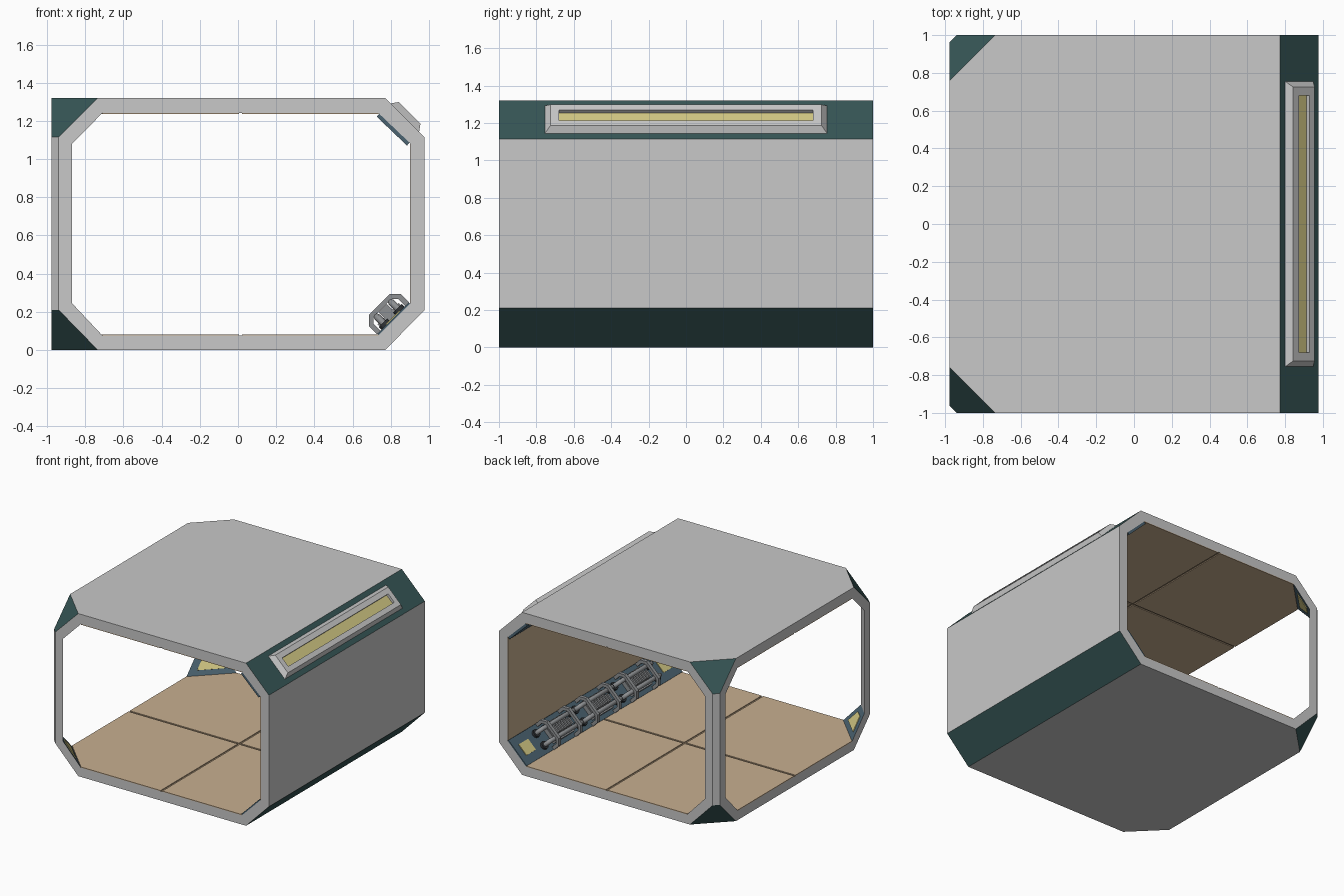
import bpy, bmesh, math
from mathutils import Matrix, Vector

if "Cube" in bpy.data.objects:
    bpy.data.objects.remove(bpy.data.objects["Cube"])

def mat(name, r, g, b):
    m = bpy.data.materials.new(name)
    m.diffuse_color = (r, g, b, 1)
    m.use_nodes = True
    m.node_tree.nodes["Principled BSDF"].inputs["Base Color"].default_value = m.diffuse_color
    return m

GRAY = mat("hull_gray", .58, .58, .58)
TEAL = mat("dark_teal", .037, .092, .092)
TAN = mat("tan_panel", .58, .43, .28)
BROWN = mat("groove_brown", .33, .24, .15)
SLATE = mat("slate_blue", .07, .125, .165)
YELLOW = mat("lamp_yellow", .65, .58, .23)
STEEL = mat("pipe_gray", .27, .28, .29)
DARK = mat("flange_dark", .03, .035, .04)

def finish(name, bm, mats, mtx=None, fix=True):
    if fix:
        bmesh.ops.recalc_face_normals(bm, faces=bm.faces)
    me = bpy.data.meshes.new(name)
    if mtx:
        bm.transform(mtx)
    bm.to_mesh(me)
    bm.free()
    for m in mats:
        me.materials.append(m)
    ob = bpy.data.objects.new(name, me)
    bpy.context.collection.objects.link(ob)
    return ob

# --- Shell: outer and inner skins share one layout of 4 levels x 6 points ---
X0, Y0 = -.978, 1.0

def skin(zs, xr_end, xc_end, xr_mid, xc_mid):
    out = []
    for k, z in enumerate(zs):
        xr, xc = (xr_end, xc_end) if k in (0, 3) else (xr_mid, xc_mid)
        yc = Y0 - (xc - X0)
        out.append([Vector((x, y, z)) for x, y in
                    ((xr, -Y0), (xr, Y0), (xc, Y0), (X0, yc), (X0, -yc), (xc, -Y0))])
    return out

outer = skin((0, .21, 1.115, 1.32), .772, -.735, .978, -.94)
inner = skin((.075, .245, 1.08, 1.242), .735, -.71, .905, -.87)

bm = bmesh.new()
vo = [[bm.verts.new(p) for p in lv] for lv in outer]
vi = [[bm.verts.new(p) for p in lv] for lv in inner]
for v, flat, slope, post in ((vo, 0, 1, 0), (vi, 2, 3, 0)):
    for k in (0, 3):
        bm.faces.new(v[k]).material_index = flat
    for a, b in ((0, 1), (2, 3), (4, 5)):
        for k in range(3):
            f = bm.faces.new((v[k][a], v[k][b], v[k + 1][b], v[k + 1][a]))
            f.material_index = slope if k != 1 else (flat if a == 0 else post)
# rims of the three openings
for a, b in ((1, 2), (3, 4), (5, 0)):
    loops = [[v[k][a] for k in range(4)] + [v[k][b] for k in (3, 2, 1, 0)] for v in (vo, vi)]
    for i in range(8):
        j = (i + 1) % 8
        bm.faces.new((loops[0][i], loops[0][j], loops[1][j], loops[1][i]))
finish("corridor_shell", bm, [GRAY, TEAL, BROWN, SLATE])

def slab(name, pts, offset, m, mtx=None):
    """Flat polygon extruded by an offset vector."""
    bm = bmesh.new()
    f = bm.faces.new([bm.verts.new(p) for p in pts])
    r = bmesh.ops.extrude_face_region(bm, geom=[f])
    bmesh.ops.translate(bm, vec=offset,
                        verts=[g for g in r["geom"] if isinstance(g, bmesh.types.BMVert)])
    return finish(name, bm, [m], mtx)

# --- Floor and ceiling tiles, two by two with grooves ---
G, XM = .008, .0125
for label, z, d in (("floor", .075, .006), ("ceiling", 1.242, -.006)):
    for s in (-1, 1):
        right = [(XM + G, s * G), (.735, s * G), (.735, s), (XM + G, s)]
        left = [(XM - G, s * G), (X0, s * G), (X0, s * (1 - (-.71 - X0))), (-.71, s), (XM - G, s)]
        for side, poly in (("right", right), ("left", left)):
            slab(f"{label}_tile_{side}", [(x, y, z) for x, y in poly], (0, 0, d), TAN)

# --- Right wall lining ---
slab("wall_panel", [(.905, -1, .245), (.905, 1, .245), (.905, 1, 1.08), (.905, -1, 1.08)],
     (-.004, 0, 0), TAN)

# --- Lamps on the four inner corner facets ---
for k in (0, 2):
    for a, b in ((2, 3), (4, 5)):
        q = [inner[k][a], inner[k][b], inner[k + 1][b], inner[k + 1][a]]
        c = sum(q, Vector()) / 4
        n = (q[1] - q[0]).cross(q[3] - q[0]).normalized()
        if n.dot(Vector((0, 0, .66)) - c) < 0:
            n = -n
        slab("corner_lamp", [c + (p - c) * .55 for p in q], n * .005, YELLOW)

# --- Local frames on the sloped faces: u across, y along, v outwards ---
def frame(ox, oz, ux, uz):
    l = math.hypot(ux, uz)
    ux, uz = ux / l, uz / l
    return Matrix(((ux, 0, -uz, ox), (0, 1, 0, 0), (uz, 0, ux, oz), (0, 0, 0, 1)))

OUT_TOP = frame(.772, 1.32, .206, -.205)
IN_TOP = frame(.905, 1.08, -.17, .162)
IN_LOW = frame(.735, .075, .17, .17)

def stepped(name, rects, mats, mtx):
    """Stack of rectangles (u0, u1, half length, v), last one capped."""
    bm = bmesh.new()
    prev = None
    for u0, u1, h, v in rects:
        cur = [bm.verts.new(p) for p in ((u0, -h, v), (u1, -h, v), (u1, h, v), (u0, h, v))]
        if prev:
            for i in range(4):
                j = (i + 1) % 4
                bm.faces.new((prev[i], prev[j], cur[j], cur[i]))
        prev = cur
    bm.faces.new(prev).material_index = 1
    return finish(name, bm, mats, mtx, fix=False)

stepped("outer_light", [(.04, .25, .755, 0), (.065, .225, .725, .035),
                        (.108, .185, .68, .035), (.108, .185, .68, .015)], [GRAY, YELLOW], OUT_TOP)
stepped("inner_light", [(.008, .227, 1, 0), (.008, .227, 1, .02),
                        (.08, .155, .68, .02), (.08, .155, .68, .008)], [SLATE, YELLOW], IN_TOP)

def box(name, u0, u1, y0, y1, v0, v1, m):
    return slab(name, [(u0, y0, v0), (u1, y0, v0), (u1, y1, v0), (u0, y1, v0)],
                (0, 0, v1 - v0), m, IN_LOW)

# --- Pipe bay along the lower right slope ---
box("pipe_panel", .004, .236, -1, 1, 0, .01, SLATE)
for s in (-.88, .88):
    box("panel_lamp", .07, .17, s - .06, s + .06, .01, .016, YELLOW)

def pipe(u, y0, y1):
    cu = bpy.data.curves.new("pipe", "CURVE")
    cu.dimensions = "3D"
    cu.bevel_depth, cu.bevel_resolution, cu.use_fill_caps = .018, 2, True
    path = [(y0, 0), (y0, .045), (y0 + .01, .065), (y0 + .03, .075)]
    path += [(y1 - .03, .075), (y1 - .01, .065), (y1, .045), (y1, 0)]
    sp = cu.splines.new("POLY")
    sp.points.add(len(path) - 1)
    for p, (y, v) in zip(sp.points, path):
        p.co = (u, y, v, 1)
    tmp = bpy.data.objects.new("pipe_path", cu)
    me = bpy.data.meshes.new_from_object(tmp)
    bpy.data.objects.remove(tmp)
    me.transform(IN_LOW)
    me.materials.clear()
    me.materials.append(STEEL)
    me.shade_smooth()
    bpy.context.collection.objects.link(bpy.data.objects.new("pipe", me))

def flange(u, y):
    bm = bmesh.new()
    bmesh.ops.create_cone(bm, cap_ends=True, segments=12, radius1=.032, radius2=.032, depth=.02,
                          matrix=Matrix.Translation((u, y, .02)))
    finish("pipe_flange", bm, [DARK], IN_LOW)

ARCH = [(0, .01), (0, .07), (.042, .112), (.195, .112), (.237, .07), (.237, .01),
        (.21, .01), (.21, .062), (.185, .088), (.052, .088), (.027, .062), (.027, .01)]
for c in (-.5, 0, .5):
    for u in (.065, .172):
        pipe(u, c - .22, c + .22)
        for s in (-.22, .22):
            flange(u, c + s)
    # slatted vent between the pipes, held by two arched brackets
    box("vent_base", .04, .197, c - .12, c + .12, .01, .045, STEEL)
    for i in range(8):
        y = c - .105 + i * .03
        box("vent_slat", .088, .149, y - .008, y + .008, .045, .085, STEEL)
    for s in (-.14, .14):
        slab("bracket", [(u, c + s - .014, v) for u, v in ARCH], (0, .028, 0), STEEL, IN_LOW)
